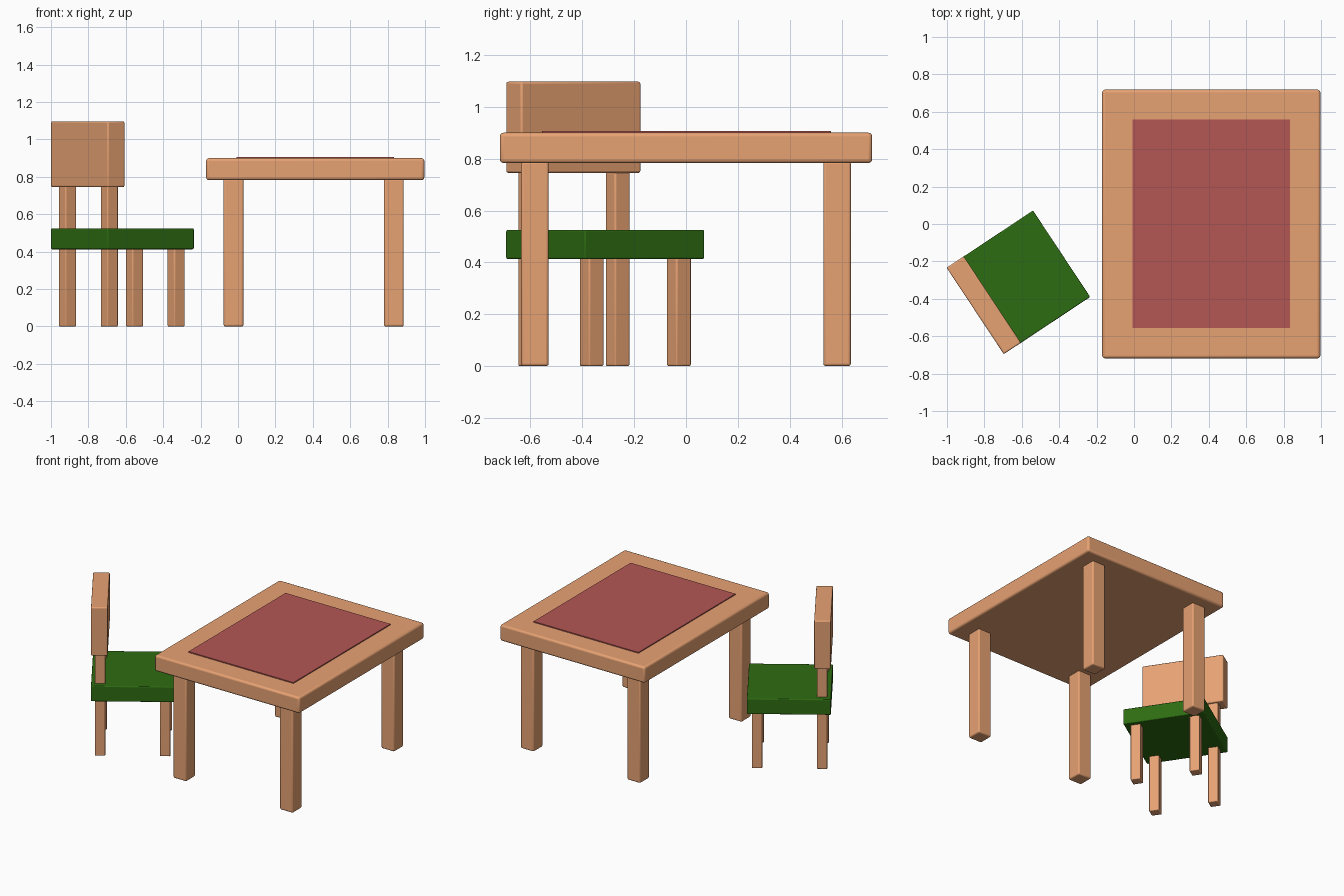
import bpy
from math import radians
from mathutils import Matrix

if "Cube" in bpy.data.objects:
    bpy.data.objects.remove(bpy.data.objects["Cube"])


def material(name, rgb):
    m = bpy.data.materials.new(name)
    m.diffuse_color = (*rgb, 1)
    m.use_nodes = True
    m.node_tree.nodes["Principled BSDF"].inputs["Base Color"].default_value = m.diffuse_color
    return m


WOOD = material("wood", (0.80, 0.36, 0.17))
GREEN = material("green_cushion", (0.027, 0.15, 0.006))
RED = material("red_cloth", (0.46, 0.095, 0.09))


def box(name, center, size, z, mat, bevel=0.01, frame=Matrix()):
    """Rounded box: xy centre and size, z range, placed in a local frame."""
    bpy.ops.mesh.primitive_cube_add(size=1)
    ob = bpy.context.object
    ob.name = name
    ob.data.transform(Matrix.Diagonal((*size, z[1] - z[0], 1)))
    ob.data.transform(frame @ Matrix.Translation((*center, (z[0] + z[1]) / 2)))
    ob.data.materials.append(mat)
    if bevel:
        mod = ob.modifiers.new("rounded_edges", 'BEVEL')
        mod.width = bevel
        mod.segments = 3
        bpy.ops.object.shade_smooth_by_angle(angle=radians(35))
    return ob


# Table
box("table_top", (0.413, 0), (1.166, 1.436), (0.783, 0.90), WOOD, 0.014)
box("table_cloth", (0.413, 0.002), (0.844, 1.116), (0.89, 0.907), RED, 0)
for side, x in (("left", -0.024), ("right", 0.833)):
    for end, y in (("front", -0.583), ("back", 0.583)):
        box(f"table_leg_{end}_{side}", (x, y), (0.106, 0.106), (0, 0.79), WOOD)

# Chair, turned to face the table at an angle (local +x is its front)
CHAIR = Matrix.Translation((-0.618, -0.312, 0)) @ Matrix.Rotation(radians(33.5), 4, 'Z')
box("chair_seat", (0, 0), (0.554, 0.554), (0.413, 0.525), GREEN, 0.006, CHAIR)
box("chair_back", (-0.222, 0), (0.11, 0.554), (0.745, 1.097), WOOD, 0.008, CHAIR)
for side, y in (("right", -0.202), ("left", 0.202)):
    box(f"chair_front_leg_{side}", (0.211, y), (0.069, 0.069), (0, 0.42), WOOD, 0.006, CHAIR)
    box(f"chair_rear_post_{side}", (-0.218, y), (0.069, 0.069), (0, 0.755), WOOD, 0.006, CHAIR)
